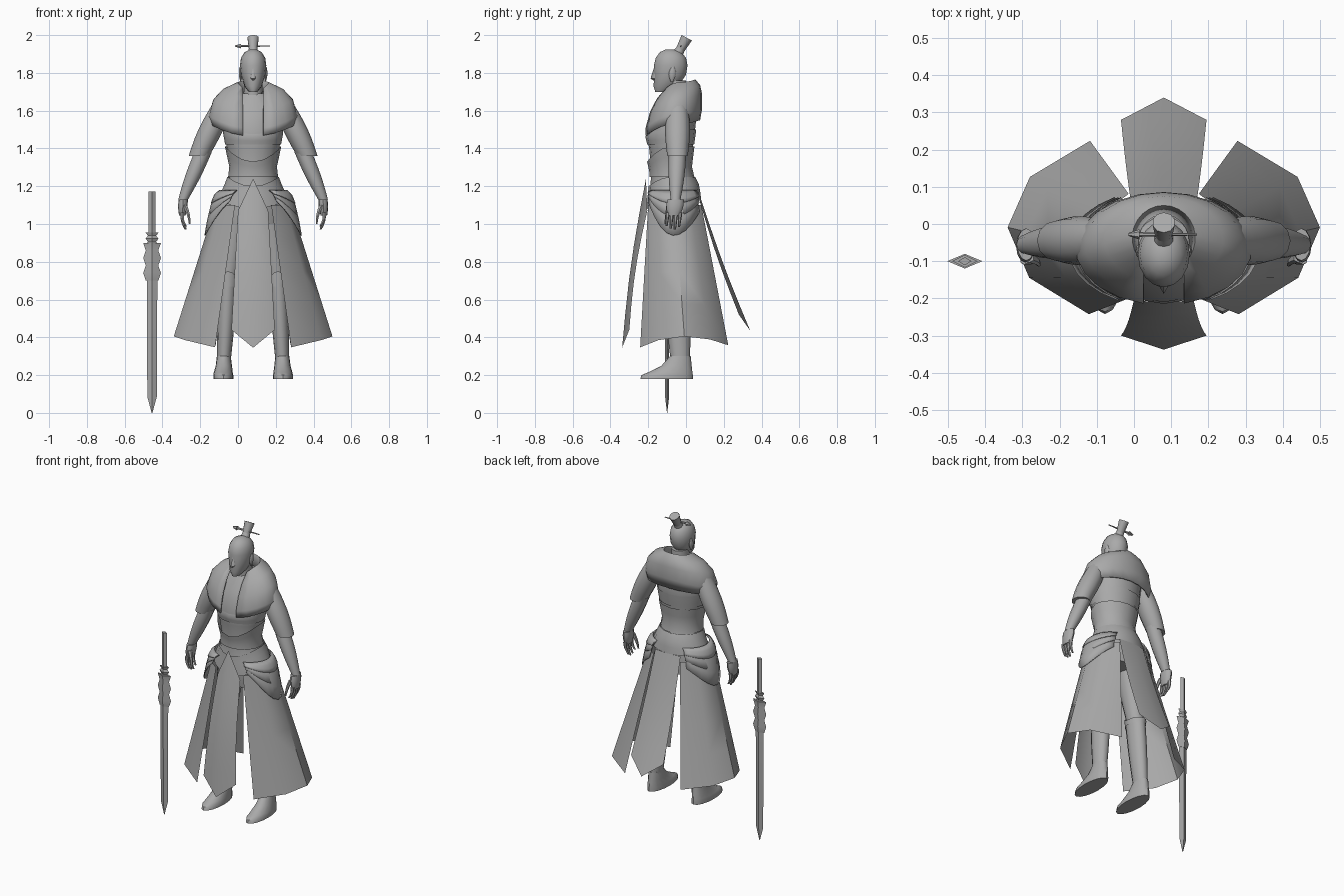
import bpy, bmesh
from math import sin, cos, pi, tau, asin, sqrt, radians
from mathutils import Vector

cube = bpy.data.objects.get("Cube")
if cube:
    bpy.data.objects.remove(cube)

BODY_X = .08
SWORD_X = -.455
SWORD_Y = -.1

grey = bpy.data.materials.new("plain grey")
grey.use_nodes = True
tone = (.4, .4, .4, 1)
grey.diffuse_color = tone
grey.node_tree.nodes["Principled BSDF"].inputs["Base Color"].default_value = tone


def finish(name, bm, mirror=False, origin=(BODY_X, 0, 0), thickness=0, crease=45):
    bmesh.ops.recalc_face_normals(bm, faces=bm.faces)
    mesh = bpy.data.meshes.new(name)
    bm.to_mesh(mesh)
    bm.free()
    mesh.materials.append(grey)
    obj = bpy.data.objects.new(name, mesh)
    bpy.context.collection.objects.link(obj)
    obj.location = origin
    bpy.ops.object.select_all(action='DESELECT')
    obj.select_set(True)
    bpy.context.view_layer.objects.active = obj
    bpy.ops.object.shade_smooth_by_angle(angle=radians(crease))
    if mirror:
        obj.modifiers.new("mirror", 'MIRROR').use_clip = True
    if thickness:
        obj.modifiers.new("thickness", 'SOLIDIFY').thickness = thickness
    return obj


def skin(name, rows, closed=False, capped=False, **options):
    """Join neighbouring rows of points with quads."""
    bm = bmesh.new()
    grid = [[bm.verts.new(point) for point in row] for row in rows]
    count = len(grid[0])
    for upper, lower in zip(grid, grid[1:]):
        for i in range(count if closed else count - 1):
            j = (i + 1) % count
            bm.faces.new((upper[i], upper[j], lower[j], lower[i]))
    if capped:
        bm.faces.new(grid[0])
        bm.faces.new(grid[-1])
    return finish(name, bm, **options)


def hoop(width, front, back, height, dip=0, rise=0, x=0):
    """Oval cross-section; dip lowers its front, rise lifts its back."""
    return Vector((width, front, back, height, dip, rise, x))


def oval(section, start=0, end=tau, sides=16):
    width, front, back, height, dip, rise, x = section
    points = []
    for i in range(sides if end == tau else sides + 1):
        turn = start + (end - start) * i / sides
        c = cos(turn)
        lift = -dip if c > 0 else rise
        points.append((x + width * sin(turn), (front + back) / 2 - (back - front) / 2 * c, height + lift * c * c))
    return points


def body(name, sections, **options):
    return skin(name, [oval(s) for s in sections], closed=True, capped=True, **options)


def half_wrap(name, sections, start, end, sides=10, thickness=.006):
    """Open cloth on one side of the body, mirrored to the other."""
    rows = [oval(s, start(s), end, sides) for s in sections]
    return skin(name, rows, mirror=True, thickness=thickness)


def limb(name, a, b, r_start, r_end, bulge=0, depth=1, bow=0, steps=6, sides=12):
    """Tapering mirrored limb between two joints."""
    rows = []
    for k in range(steps + 1):
        t = k / steps
        p = a.lerp(b, t)
        r = r_start + (r_end - r_start) * t + bulge * sin(pi * t)
        section = hoop(r, p.y - r * depth, p.y + r * depth, p.z, x=p.x + bow * sin(pi * t))
        rows.append(oval(section, sides=sides))
    return skin(name, rows, closed=True, capped=True, mirror=True)


def cone(name, place, r_low, r_high, length, tilt=0, turn=0, sides=10):
    bm = bmesh.new()
    bmesh.ops.create_cone(bm, cap_ends=True, segments=sides, radius1=r_low, radius2=r_high, depth=length)
    obj = finish(name, bm, origin=place)
    obj.rotation_euler = (tilt, turn, 0)


# Head, neck and face
body("neck", [hoop(width=.065, front=-.12, back=.02, height=1.62),
              hoop(width=.05, front=-.115, back=0, height=1.68),
              hoop(width=.048, front=-.12, back=0, height=1.76)])
body("head", [hoop(width=.022, front=-.163, back=-.1, height=1.7),
              hoop(width=.046, front=-.172, back=-.04, height=1.73),
              hoop(width=.065, front=-.167, back=0, height=1.79),
              hoop(width=.07, front=-.17, back=.008, height=1.84),
              hoop(width=.064, front=-.16, back=0, height=1.88),
              hoop(width=.045, front=-.138, back=-.025, height=1.91),
              hoop(width=.015, front=-.105, back=-.065, height=1.925)])
bridge, tip, base = Vector((0, -.17, 1.825)), Vector((0, -.188, 1.77)), Vector((0, -.168, 1.757))
nostril = Vector((.014, .024, 0))
skin("nose", [[bridge, bridge + nostril / 2], [tip, tip + nostril], [base, base + nostril / 2]], mirror=True)
limb("ears", Vector((.065, -.075, 1.755)), Vector((.068, -.07, 1.83)), .003, .004, bulge=.006, depth=2, sides=8)

# Topknot and hairpin
LEAN = -.5
cone("topknot", (BODY_X, -.02, 1.942), .02, .031, .1, tilt=LEAN)
cone("topknot_band", (BODY_X, -.034, 1.918), .027, .023, .025, tilt=LEAN)
cone("hairpin", (BODY_X, -.028, 1.942), .007, .003, .18, turn=pi / 2, sides=6)
cone("hairpin_ornament", (0, -.028, 1.942), .004, .014, .03, turn=pi / 2, sides=6)

# Torso
torso = [hoop(width=.07, front=-.11, back=.02, height=1.69),
         hoop(width=.16, front=-.16, back=.06, height=1.61),
         hoop(width=.153, front=-.21, back=.046, height=1.48),
         hoop(width=.138, front=-.195, back=.034, height=1.4),
         hoop(width=.112, front=-.183, back=.02, height=1.28),
         hoop(width=.138, front=-.188, back=.055, height=1.21),
         hoop(width=.17, front=-.195, back=.068, height=1.14),
         hoop(width=.17, front=-.17, back=.06, height=1)]
body("torso", torso)


def torso_at(height, gap):
    """Torso section at a height, grown outward by a gap."""
    for upper, lower in zip(torso, torso[1:]):
        if lower[3] <= height <= upper[3]:
            section = upper.lerp(lower, (upper[3] - height) / (upper[3] - lower[3]))
            return section + hoop(width=gap, front=-gap, back=gap, height=0)


def band(name, top, bottom, gap, top_dip=0, bottom_dip=0):
    """Cloth band that follows the torso."""
    rows = []
    for k in range(4):
        t = k / 3
        sag = hoop(width=0, front=0, back=0, height=0, dip=top_dip + (bottom_dip - top_dip) * t)
        rows.append(oval(torso_at(top + (bottom - top) * t, gap) + sag))
    skin(name, rows, closed=True)


# Layered bands around the chest and waist
band("chest_wrap", top=1.5, bottom=1.42, gap=.006, top_dip=.02)
band("waist_wrap", top=1.41, bottom=1.25, gap=.009, top_dip=.08)
band("belt", top=1.25, bottom=1.13, gap=.013, top_dip=.05, bottom_dip=.05)

# Shoulder mantle, open down the chest
half_wrap("shoulder_mantle", [
    hoop(width=.068, front=-.12, back=.025, height=1.7, dip=.04),
    hoop(width=.085, front=-.125, back=.05, height=1.75, dip=.05, rise=.015),
    hoop(width=.16, front=-.16, back=.075, height=1.715, dip=.055, rise=.02),
    hoop(width=.212, front=-.195, back=.085, height=1.66, dip=.07, rise=.03),
    hoop(width=.237, front=-.218, back=.086, height=1.575, dip=.07, rise=.04),
    hoop(width=.225, front=-.218, back=.075, height=1.525, dip=.06, rise=.025)],
    start=lambda s: asin(.055 / s[0]), end=pi, thickness=.008)

# Hip guards in overlapping layers
for label, drop in (("lower", .24), ("middle", .14), ("upper", .07)):
    layers = []
    for k in range(4):
        t = k / 3
        layers.append(hoop(width=.18 + (.03 + drop / 5) * sqrt(t), front=-.205 - .02 * t,
                           back=.075 + .02 * t, height=1.18 - drop * t,
                           dip=-drop * t, rise=drop * t * .7))
    half_wrap(label + "_hip_guard", layers, start=lambda s: .5, end=2.6)


def flap(name, top, tip, edge_top, edge_tip, bow):
    """Pointed skirt flap, bowed outward along its length."""
    rows = []
    for k in range(6):
        t = k / 5
        out = Vector((0, bow * sin(pi * t), 0))
        rows.append([top.lerp(tip, t) + out, edge_top.lerp(edge_tip, t) + out])
    skin(name, rows, mirror=True)


# Skirt
flap("front_skirt_flap", top=Vector((0, -.212, 1.24)), tip=Vector((0, -.338, .345)),
     edge_top=Vector((.08, -.205, 1.07)), edge_tip=Vector((.115, -.3, .44)), bow=-.015)
flap("back_skirt_flap", top=Vector((0, .08, 1.13)), tip=Vector((0, .34, .435)),
     edge_top=Vector((.09, .07, 1.13)), edge_tip=Vector((.115, .28, .52)), bow=-.01)
skirt_top = hoop(width=.2, front=-.22, back=.1, height=1.1)
skirt_hem = hoop(width=.42, front=-.275, back=.255, height=.405, dip=.075, rise=-.06)
half_wrap("side_skirt_flaps", [skirt_top.lerp(skirt_hem, k / 4) for k in range(5)],
          start=lambda s: .5, end=2.65, sides=4, thickness=0)

# Arms
shoulder, cuff = Vector((.16, -.045, 1.64)), Vector((.287, -.045, 1.36))
elbow, wrist = Vector((.265, -.045, 1.38)), Vector((.37, -.055, 1.13))
knuckles = Vector((.375, -.064, 1.045))
limb("sleeves", shoulder, cuff, .052, .054, bulge=.013)
limb("forearms", elbow, wrist, .046, .026, bulge=.006)
limb("palms", wrist, knuckles, .024, .017, bulge=.004, depth=1.8)
for i, length in enumerate((.07, .085, .09, .075)):
    root = knuckles + Vector((0, .022 * i - .033, .015))
    limb(f"finger_{i + 1}", root, root - Vector((.018, .006, length)), .012, .006, bow=.008, steps=4, sides=6)
thumb_root = Vector((.362, -.09, 1.1))
limb("thumbs", thumb_root, thumb_root - Vector((.026, .02, .1)), .014, .005, bow=-.006, steps=4, sides=6)

# Legs and boots
hip, knee, ankle = Vector((.085, -.06, 1.05)), Vector((.132, -.05, .7)), Vector((.155, -.03, .27))
limb("legs", hip, knee, .08, .048, depth=1.15)
limb("boot_shafts", knee, ankle, .05, .036, bulge=.003, depth=1.4)
cuff_low = hoop(width=.053, front=-.12, back=.022, height=.67, x=knee.x)
cuff_top = cuff_low + hoop(width=.002, front=-.004, back=.004, height=.03, dip=-.05)
skin("boot_cuffs", [oval(cuff_low), oval(cuff_top)], closed=True, mirror=True)
sole = hoop(width=.053, front=-.242, back=.036, height=.18, x=.158)
body("boot_feet", [hoop(width=.037, front=-.085, back=.025, height=.3, x=ankle.x),
                   hoop(width=.043, front=-.13, back=.03, height=.25, x=ankle.x),
                   hoop(width=.05, front=-.2, back=.034, height=.215, x=sole[6]),
                   sole + hoop(width=0, front=.006, back=0, height=.02), sole], mirror=True)


def sword_part(name, profile, flatness):
    """Diamond-section length of the sword."""
    rows = [oval(hoop(r, -r * flatness, r * flatness, z), sides=4) for r, z in profile]
    skin(name, rows, closed=True, capped=True, origin=(SWORD_X, SWORD_Y, 0), crease=30)


# Sheathed sword standing at the side
sword_part("sword_grip", [(.018, .9), (.018, 1.172)], flatness=.6)
sword_part("sword_guard", [(.028 + .006 * (-1) ** k, .89 + .016 * k) for k in range(5)], flatness=.5)
sword_part("scabbard", [(.002, 0), (.025, .085), (.028, .7)], flatness=.42)
sword_part("scabbard_throat", [(.04 - .007 * (-1) ** k, .7 + .04 * k) for k in range(6)], flatness=.42)
